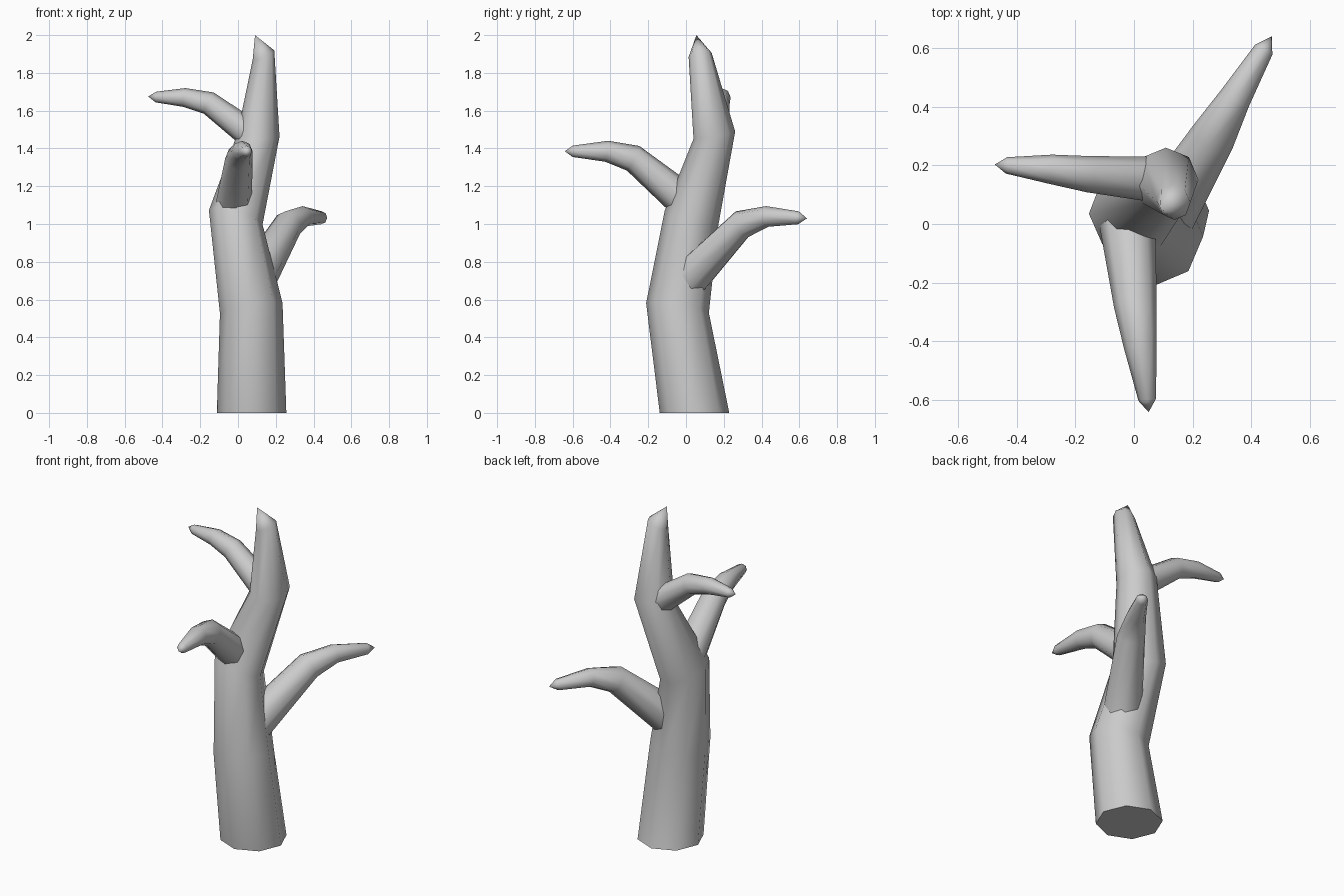
import bpy, bmesh, math
from mathutils import Vector, Quaternion

if "Cube" in bpy.data.objects:
    bpy.data.objects.remove(bpy.data.objects["Cube"])

SIDES = 8


def limb(name, path, tip, blend, upright=False):
    """Sweep an octagon along path [(x, y, z, radius)], closing to a point at tip.
    blend = weight of the next segment in each ring's direction."""
    bm = bmesh.new()
    pts = [Vector(p[:3]) for p in path] + [Vector(tip)]
    rings = []
    for i, p in enumerate(path):
        d = (pts[i + 1] - pts[i]).normalized()
        if i > 0:
            d = d * blend + (pts[i] - pts[i - 1]).normalized() * (1 - blend)
        if upright:
            q = Quaternion() if i == 0 else Vector((0, 0, 1)).rotation_difference(d)
        else:
            q = d.to_track_quat('Z', 'Y')
        ring = []
        for k in range(SIDES):
            a = 2 * math.pi * k / SIDES
            off = Vector((math.cos(a), math.sin(a), 0)) * p[3]
            ring.append(bm.verts.new(pts[i] + q @ off))
        rings.append(ring)
    for r0, r1 in zip(rings, rings[1:]):
        for k in range(SIDES):
            n = (k + 1) % SIDES
            bm.faces.new((r0[k], r0[n], r1[n], r1[k]))
    end = bm.verts.new(tip)
    for k in range(SIDES):
        bm.faces.new((rings[-1][k], rings[-1][(k + 1) % SIDES], end))
    bm.faces.new(rings[0][::-1])
    bmesh.ops.recalc_face_normals(bm, faces=bm.faces)
    me = bpy.data.meshes.new(name)
    bm.to_mesh(me)
    bm.free()
    ob = bpy.data.objects.new(name, me)
    bpy.context.collection.objects.link(ob)
    bpy.ops.object.select_all(action='DESELECT')
    ob.select_set(True)
    bpy.context.view_layer.objects.active = ob
    bpy.ops.object.shade_smooth_by_angle(angle=math.radians(50))
    return ob


# Crooked trunk with broken, pointed top
limb("trunk", [(0.072, 0.045, 0, 0.184), (0.07, -0.045, 0.555, 0.168),
               (-0.012, 0.03, 1.035, 0.147), (0.108, 0.15, 1.47, 0.112),
               (0.135, 0.075, 1.895, 0.062)],
     (0.09, 0.055, 2.0), 1.0, upright=True)

# Left branch, highest
limb("left_branch", [(0.10, 0.15, 1.45, 0.08), (-0.155, 0.17, 1.64, 0.062),
                     (-0.285, 0.187, 1.67, 0.05), (-0.435, 0.2, 1.672, 0.028)],
     (-0.475, 0.203, 1.675), 0.5)

# Front branch
limb("front_branch", [(-0.025, 0.03, 1.09, 0.098), (0.005, -0.28, 1.348, 0.073),
                      (0.022, -0.42, 1.385, 0.056), (0.045, -0.6, 1.385, 0.03)],
     (0.05, -0.642, 1.385), 0.5)

# Back right branch, lowest
limb("right_branch", [(0.08, -0.01, 0.68, 0.11), (0.268, 0.295, 0.998, 0.078),
                      (0.345, 0.43, 1.04, 0.055), (0.443, 0.595, 1.033, 0.034)],
     (0.47, 0.64, 1.03), 0.5)
